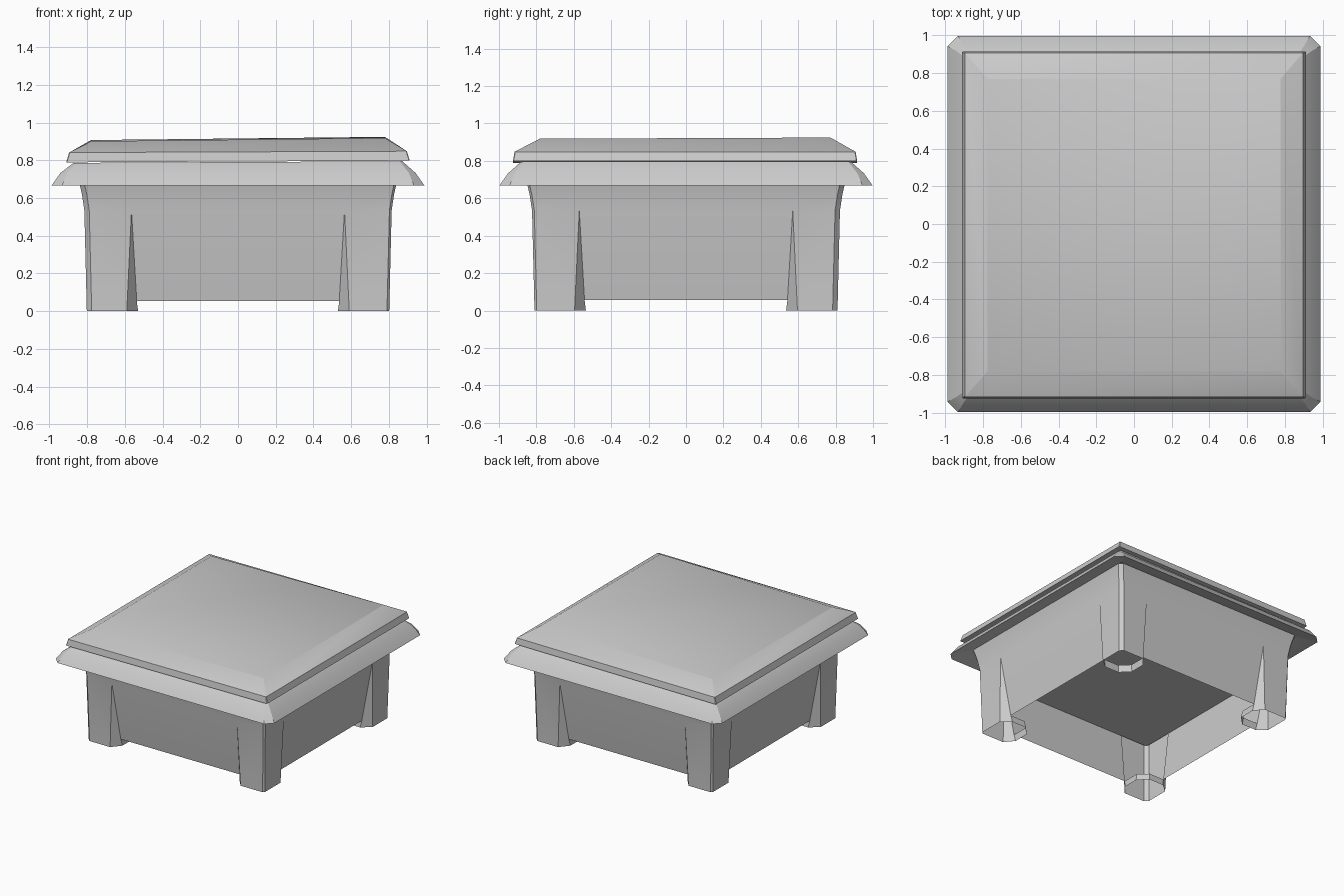
import bpy, bmesh, math
from mathutils import Matrix, Vector

if "Cube" in bpy.data.objects:
    bpy.data.objects.remove(bpy.data.objects["Cube"])

grey = bpy.data.materials.new("stone grey")
grey.diffuse_color = (0.6, 0.6, 0.6, 1)
grey.use_nodes = True
grey.node_tree.nodes["Principled BSDF"].inputs["Base Color"].default_value = grey.diffuse_color


def finish(name, bm, angle, scale_y=1.0, shift_y=0.0):
    bmesh.ops.remove_doubles(bm, verts=bm.verts, dist=0.0005)
    bmesh.ops.recalc_face_normals(bm, faces=bm.faces)
    for v in bm.verts:
        v.co.y = v.co.y * scale_y + shift_y
    mesh = bpy.data.meshes.new(name)
    bm.to_mesh(mesh)
    bm.free()
    mesh.materials.append(grey)
    ob = bpy.data.objects.new(name, mesh)
    bpy.context.collection.objects.link(ob)
    bpy.ops.object.select_all(action='DESELECT')
    ob.select_set(True)
    bpy.context.view_layer.objects.active = ob
    bpy.ops.object.shade_smooth_by_angle(angle=math.radians(angle))
    return ob


def ring(bm, hx, hy, c, z, tilt_x=0.0, tilt_y=0.0):
    """Rectangle with cut corners, optionally sloping up along x and y."""
    pts = [(hx - c, -hy), (hx, c - hy), (hx, hy - c), (hx - c, hy),
           (c - hx, hy), (-hx, hy - c), (-hx, c - hy), (c - hx, -hy)]
    return [bm.verts.new((x, y, z + tilt_x * x + tilt_y * y)) for x, y in pts]


def loft(bm, rings):
    for a, b in zip(rings, rings[1:]):
        for i in range(8):
            j = (i + 1) % 8
            bm.faces.new((a[i], a[j], b[j], b[i]))


# Hollow body: flared walls, recessed panels and four corner legs
bm = bmesh.new()
CUTS = (0.012, 0.026)                            # corner cuts alternate
rows = [(0.71, 0.85), (0.67, 0.839), (0.62, 0.828), (0.535, 0.815)]
PANEL = 0.055                                    # height of the panel's lower edge
for k in range(4):
    rot = Matrix.Rotation(k * math.pi / 2, 3, 'Z')
    cut = {1: CUTS[k % 2], -1: CUTS[(k + 1) % 2]}

    def face(*pts):
        # points are (along wall, outward, height)
        bm.faces.new([bm.verts.new(rot @ Vector((u, -v, z))) for u, v, z in pts])

    # flared upper wall
    for (z1, h1), (z0, h0) in zip(rows, rows[1:]):
        cols = lambda h: (cut[-1] - h, -0.565, 0.565, h - cut[1])
        for i in range(3):
            face((cols(h0)[i], h0, z0), (cols(h0)[i + 1], h0, z0),
                 (cols(h1)[i + 1], h1, z1), (cols(h1)[i], h1, z1))
    # recessed panel
    face((-0.537, 0.74, PANEL), (0.537, 0.74, PANEL),
         (0.565, 0.815, 0.535), (-0.565, 0.815, 0.535))
    # leg fronts and tapering leg sides
    for s in (-1, 1):
        c = cut[s]
        face((s * 0.59, 0.802, 0), (s * (0.802 - c), 0.802, 0),
             (s * (0.815 - c), 0.815, 0.535), (s * 0.565, 0.815, 0.535))
        face((s * 0.59, 0.802, 0), (s * 0.565, 0.815, 0.535),
             (s * 0.537, 0.74, PANEL), (s * 0.53, 0.73, 0))
    # cut corner
    c = cut[1]
    corner = rows + [(0.0, 0.802)]
    for (z1, h1), (z0, h0) in zip(corner, corner[1:]):
        face((h0 - c, h0, z0), (h0, h0 - c, z0), (h1, h1 - c, z1), (h1 - c, h1, z1))
    # low inner lip closing the foot
    lip = [(0.53, 0.73), (0.53, 0.60), (0.60, 0.53), (0.73, 0.53)]
    top = [(0.537, 0.74), (0.537, 0.607), (0.607, 0.537), (0.74, 0.537)]
    for i in range(3):
        face((*lip[i], 0), (*lip[i + 1], 0), (*top[i + 1], PANEL), (*top[i], PANEL))
finish("body_with_legs", bm, 25, scale_y=1.01)

# Ceiling inside the hollow body
bm = bmesh.new()
bm.faces.new(ring(bm, 0.802, 0.802, 0.02, 0.48))
finish("inner_ceiling", bm, 30, scale_y=1.01)

# Sloping moulding under the lid, its underside rising to the body
bm = bmesh.new()
loft(bm, [ring(bm, 0.849, 0.857, 0.02, 0.71),
          ring(bm, 0.988, 0.998, 0.055, 0.668),
          ring(bm, 0.942, 0.952, 0.035, 0.733),
          ring(bm, 0.872, 0.882, 0.015, 0.791, 0.005)])
finish("rim_moulding", bm, 25)

# Bevelled lid slab, highest at the back right
bm = bmesh.new()
slab = [ring(bm, 0.911, 0.920, 0.004, 0.794, 0.005),
        ring(bm, 0.896, 0.912, 0.004, 0.845, 0.004),
        ring(bm, 0.779, 0.777, 0.004, 0.913, 0.011, 0.004)]
loft(bm, slab)
bm.faces.new(slab[0])
bm.faces.new(slab[-1])
finish("lid_slab", bm, 31.5, shift_y=-0.005)
